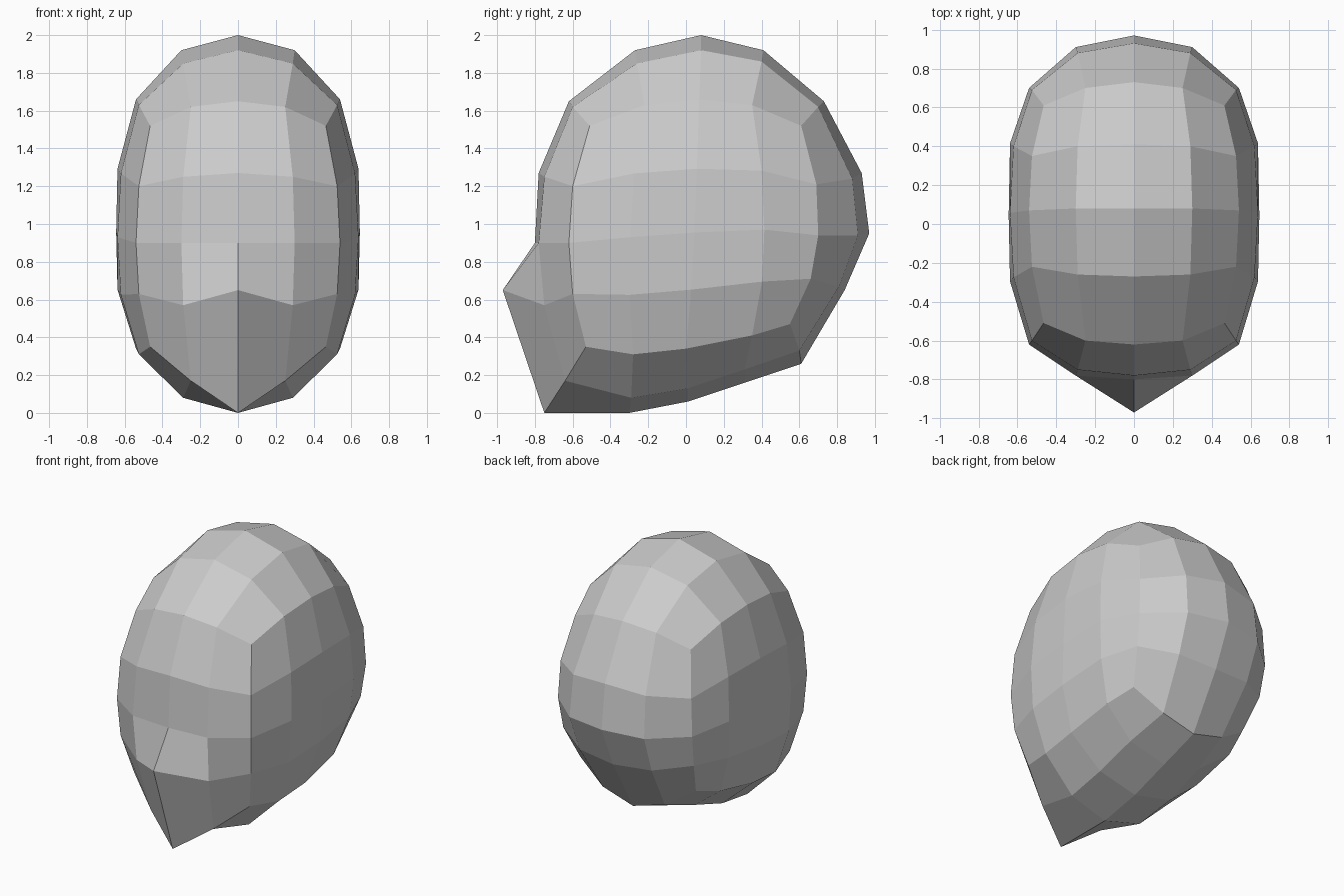
import bpy
import bmesh
from mathutils import Vector

default_cube = bpy.data.objects.get("Cube")
if default_cube:
    bpy.data.objects.remove(default_cube, do_unlink=True)

# Loops of (y, z) points: over the crown, down the back, along the base, up the face
MIDLINE = [(-.62, 1.65), (-.27, 1.92), (.08, 2), (.41, 1.92),
           (.73, 1.65), (.93, 1.27), (.97, .95), (.84, .65),
           (.61, .26), (.31, .16), (.01, .06), (-.3, 0),
           (-.75, 0), (-.97, .65), (-.8, .9), (-.78, 1.27)]
INNER = [(-.6, 1.62), (-.26, 1.85), (.08, 1.92), (.4, 1.86),
         (.7, 1.62), (.88, 1.24), (.91, .94), (.81, .67),
         (.6, .33), (.31, .23), (.01, .13), (-.29, .08),
         (-.64, .17), (-.75, .57), (-.78, .9), (-.75, 1.25)]
OUTER = [(-.51, 1.52), (-.22, 1.63), (.07, 1.66), (.35, 1.63),
         (.61, 1.52), (.69, 1.21), (.7, .94), (.66, .71),
         (.55, .47), (.35, .41), (0, .34), (-.28, .31),
         (-.53, .35), (-.6, .63), (-.62, .9), (-.6, 1.2)]
SIDE = 4
COUNT = len(MIDLINE)


def make_loop(bm, points, corner, quarter, middle):
    """Add a loop whose half width varies from corner to middle of each side."""
    widths = (corner, quarter, middle, quarter)
    return [bm.verts.new((widths[n % SIDE], y, z)) for n, (y, z) in enumerate(points)]


def bridge(bm, a, b):
    for n in range(COUNT):
        m = (n + 1) % COUNT
        bm.faces.new((a[n], a[m], b[m], b[n]))


def fill_side(bm, loop, corner, quarter, middle):
    """Fill the square loop with a blended grid that bulges sideways."""
    top = loop[:SIDE + 1]
    back = loop[SIDE:2 * SIDE + 1]
    base = loop[2 * SIDE:3 * SIDE + 1][::-1]
    face = (loop[3 * SIDE:] + loop[:1])[::-1]
    grid = {}
    for row in range(SIDE + 1):
        grid[0, row], grid[SIDE, row] = face[row], back[row]
    for col in range(SIDE + 1):
        grid[col, 0], grid[col, SIDE] = top[col], base[col]
    for col in range(1, SIDE):
        for row in range(1, SIDE):
            u, v = col / SIDE, row / SIDE
            across = face[row].co.lerp(back[row].co, u)
            down = top[col].co.lerp(base[col].co, v)
            corners = top[0].co.lerp(top[-1].co, u).lerp(
                base[0].co.lerp(base[-1].co, u), v)
            spot = across + down - corners
            off_centre = (col != SIDE // 2) + (row != SIDE // 2)
            width = (middle, quarter, corner)[off_centre]
            grid[col, row] = bm.verts.new(Vector((width, spot.y, spot.z)))
    for col in range(SIDE):
        for row in range(SIDE):
            bm.faces.new((grid[col, row], grid[col + 1, row],
                          grid[col + 1, row + 1], grid[col, row + 1]))


# Flat grey material
grey = bpy.data.materials.new("plain_grey")
grey.use_nodes = True
grey.diffuse_color = (.6, .6, .6, 1)
grey.node_tree.nodes["Principled BSDF"].inputs["Base Color"].default_value = (.6, .6, .6, 1)

# Left half of the head
bm = bmesh.new()
midline = make_loop(bm, MIDLINE, 0, 0, 0)
inner = make_loop(bm, INNER, .25, .29, .3)
outer = make_loop(bm, OUTER, .465, .525, .54)
bridge(bm, midline, inner)
bridge(bm, inner, outer)
fill_side(bm, outer, .62, .638, .645)
bmesh.ops.recalc_face_normals(bm, faces=bm.faces[:])

mesh = bpy.data.meshes.new("head")
bm.to_mesh(mesh)
bm.free()
mesh.materials.append(grey)
head = bpy.data.objects.new("head", mesh)
bpy.context.collection.objects.link(head)

# Right half by mirroring
mirror = head.modifiers.new("mirror", 'MIRROR')
mirror.use_axis = (True, False, False)
mirror.use_clip = True
